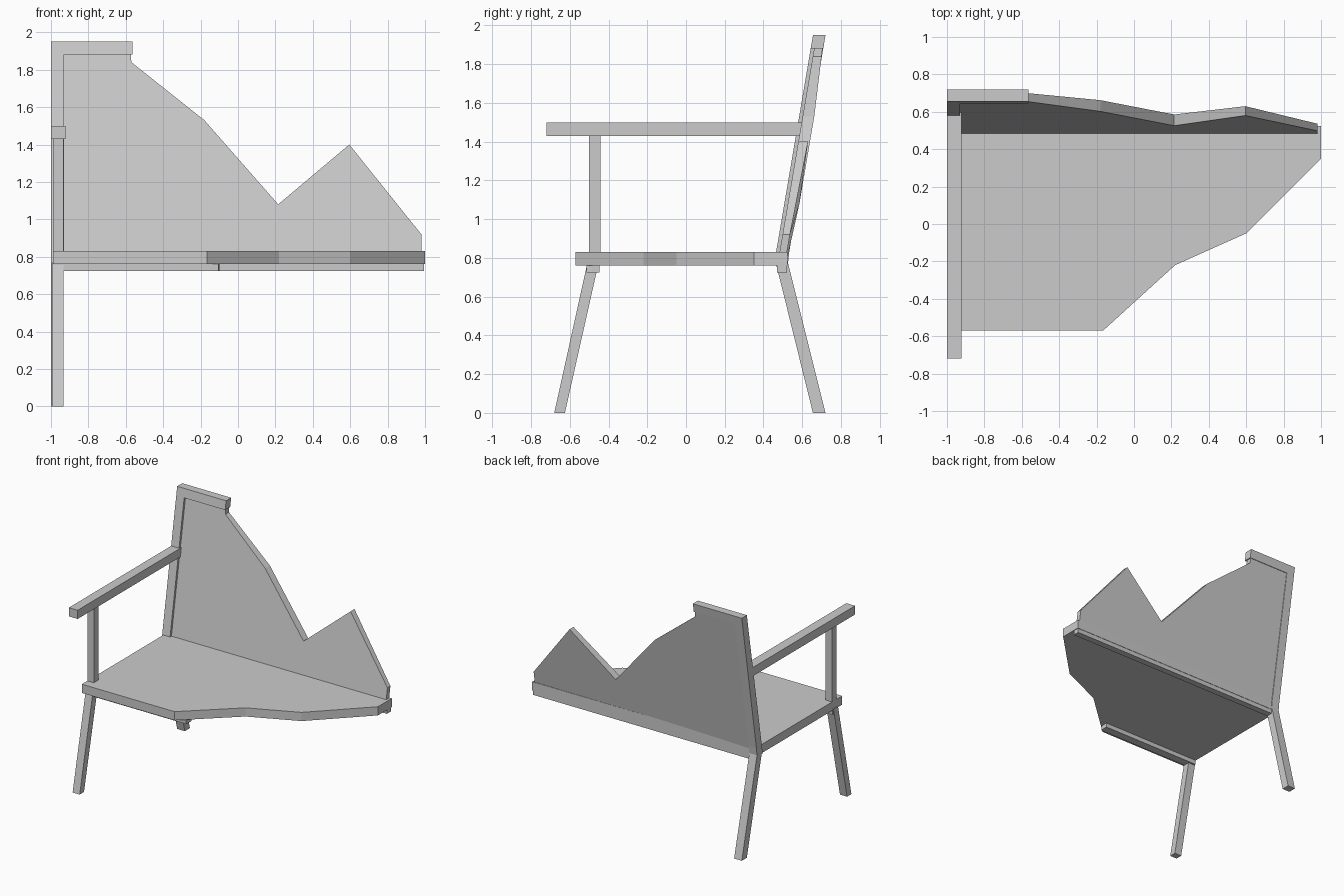
import bpy

if "Cube" in bpy.data.objects:
    bpy.data.objects.remove(bpy.data.objects["Cube"])


def prism(name, front, back):
    """Solid between two matching outlines of 3D points."""
    n = len(front)
    faces = [list(range(n)), list(range(2 * n - 1, n - 1, -1))]
    faces += [[i, i + n, (i + 1) % n + n, (i + 1) % n] for i in range(n)]
    mesh = bpy.data.meshes.new(name)
    mesh.from_pydata(front + back, [], faces)
    obj = bpy.data.objects.new(name, mesh)
    bpy.context.collection.objects.link(obj)
    # consistent outward normals
    bpy.context.view_layer.objects.active = obj
    obj.select_set(True)
    bpy.ops.object.mode_set(mode='EDIT')
    bpy.ops.mesh.select_all(action='SELECT')
    bpy.ops.mesh.normals_make_consistent(inside=False)
    bpy.ops.object.mode_set(mode='OBJECT')
    obj.select_set(False)
    return obj


def side_part(name, profile, x0, x1):
    """Extrude a (y, z) profile along x."""
    return prism(name, [(x0, y, z) for y, z in profile],
                 [(x1, y, z) for y, z in profile])


def flat_part(name, outline, z0, z1):
    """Extrude an (x, y) outline upward."""
    return prism(name, [(x, y, z0) for x, y in outline],
                 [(x, y, z1) for x, y in outline])


def lean(z):
    """Front face of the reclined back at height z."""
    return 0.465 + 0.17 * (z - 0.83)


# Splayed legs on the surviving side
side_part("front_leg", [(-0.68, 0), (-0.625, 0), (-0.452, 0.77), (-0.51, 0.77)], -0.995, -0.932)
side_part("back_leg", [(0.655, 0), (0.72, 0), (0.525, 0.78), (0.462, 0.78)], -1.0, -0.932)

# Seat with broken diagonal edge
flat_part("seat", [(-0.99, -0.57), (-0.165, -0.57), (0.22, -0.22), (0.6, -0.05),
                   (1.0, 0.35), (1.0, 0.525), (-0.99, 0.525)], 0.76, 0.83)

# Rails under the seat, front one snapped along the break
flat_part("front_rail", [(-0.99, -0.513), (-0.105, -0.513), (-0.1, -0.485),
                         (-0.1, -0.447), (-0.99, -0.447)], 0.725, 0.80)
flat_part("back_rail", [(-0.99, 0.47), (0.995, 0.47), (0.995, 0.522), (-0.99, 0.522)], 0.725, 0.78)

# Reclined back post and broken top rail
side_part("back_post", [(lean(0.76), 0.76), (0.525, 0.76), (0.533, 0.83),
                        (0.72, 1.95), (lean(1.95), 1.95)], -1.0, -0.93)
side_part("top_rail", [(lean(1.88), 1.88), (0.708, 1.88), (0.72, 1.95),
                       (lean(1.95), 1.95)], -1.0, -0.565)

# Back panel with jagged broken edge: (x, z, thickness)
edge = [(-0.95, 0.80, 0.045), (0.98, 0.80, 0.038), (0.98, 0.92, 0.038),
        (0.595, 1.40, 0.05), (0.215, 1.08, 0.06), (-0.18, 1.53, 0.06),
        (-0.57, 1.84, 0.045), (-0.575, 1.90, 0.042), (-0.95, 1.90, 0.042)]
prism("back_panel", [(x, lean(z) + 0.018, z) for x, z, t in edge],
      [(x, lean(z) + 0.018 + t, z) for x, z, t in edge])

# Armrest and its upright
side_part("armrest", [(-0.72, 1.43), (lean(1.43) + 0.03, 1.43),
                      (lean(1.5) + 0.03, 1.5), (-0.72, 1.5)], -1.0, -0.922)
side_part("arm_support", [(-0.5, 0.82), (-0.442, 0.82), (-0.442, 1.44), (-0.5, 1.44)], -0.99, -0.932)
